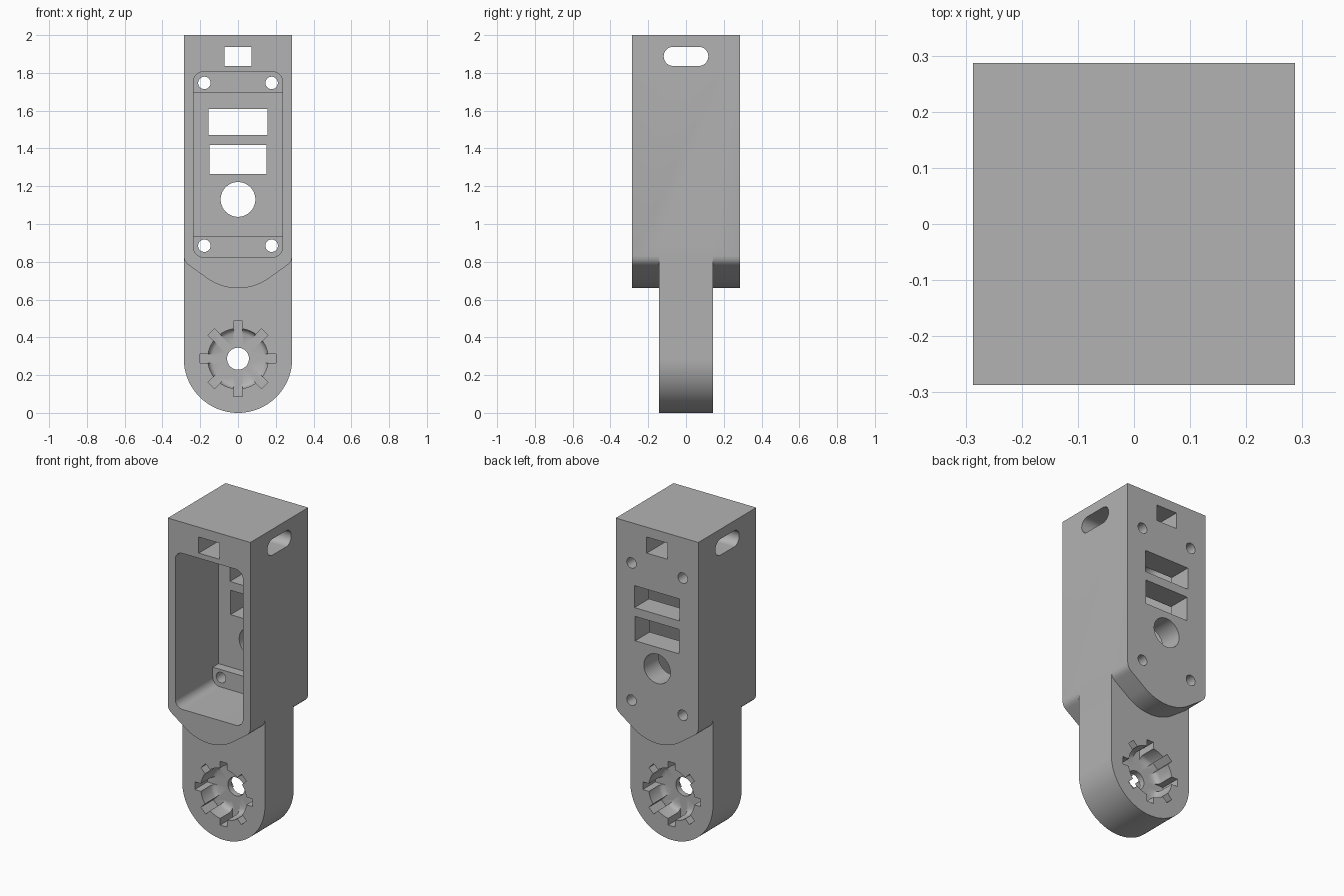
import bpy, bmesh
from math import sin, cos, pi, radians
from mathutils import Matrix, Vector

if "Cube" in bpy.data.objects:
    bpy.data.objects.remove(bpy.data.objects["Cube"], do_unlink=True)

HALF = 0.287      # half width of the housing
WEB = 0.143       # half thickness of the tongue
PIVOT = HALF      # height of the pivot centre

grey = bpy.data.materials.new("plain grey")
grey.use_nodes = True
colour = (0.45, 0.45, 0.45, 1)
grey.diffuse_color = colour
grey.node_tree.nodes["Principled BSDF"].inputs["Base Color"].default_value = colour


def arc(cx, cz, r, start, end, n=12):
    angles = [radians(start + (end - start) * i / n) for i in range(n + 1)]
    return [(cx + r * cos(a), cz + r * sin(a)) for a in angles]


def circle(cx, cz, r, n=64):
    return arc(cx, cz, r, 0, 360, n)[:-1]


def rect(x0, x1, z0, z1):
    return [(x0, z0), (x1, z0), (x1, z1), (x0, z1)]


def round_rect(x0, x1, z0, z1, r):
    return (arc(x1 - r, z1 - r, r, 0, 90) + arc(x0 + r, z1 - r, r, 90, 180)
            + arc(x0 + r, z0 + r, r, 180, 270) + arc(x1 - r, z0 + r, r, 270, 360))


def to_object(name, bm):
    bmesh.ops.recalc_face_normals(bm, faces=bm.faces)
    mesh = bpy.data.meshes.new(name)
    bm.to_mesh(mesh)
    bm.free()
    mesh.materials.append(grey)
    ob = bpy.data.objects.new(name, mesh)
    bpy.context.scene.collection.objects.link(ob)
    return ob


def loft(name, rings):
    """Solid through a list of (outline, y) rings."""
    bm = bmesh.new()
    loops = [[bm.verts.new((x, y, z)) for x, z in outline] for outline, y in rings]
    n = len(loops[0])
    for a, b in zip(loops, loops[1:]):
        for i in range(n):
            j = (i + 1) % n
            bm.faces.new((a[i], a[j], b[j], b[i]))
    bm.faces.new(loops[0])
    bm.faces.new(loops[-1])
    return to_object(name, bm)


def prism(name, outline, y0, y1):
    return loft(name, [(outline, y0), (outline, y1)])


def combine(body, tool, operation="DIFFERENCE"):
    mod = body.modifiers.new("combine", "BOOLEAN")
    mod.operation, mod.solver, mod.object = operation, "EXACT", tool
    bpy.context.view_layer.update()
    graph = bpy.context.evaluated_depsgraph_get()
    result = bpy.data.meshes.new_from_object(body.evaluated_get(graph))
    body.modifiers.clear()
    body.data = result
    bpy.data.objects.remove(tool, do_unlink=True)


# Housing with a softly pointed lower edge
right_side = (arc(0, 0.94, 0.28, 270, 305, 16)
              + [(0.262, 0.783), (0.275, 0.795), (0.283, 0.808), (HALF, 0.83), (HALF, 2)])
left_side = [(-x, z) for x, z in reversed(right_side[1:])]
body = prism("bracket_body", right_side + left_side, -HALF, HALF)

# Tongue with a round end
tongue = arc(0, PIVOT, HALF, 180, 360, 48) + [(HALF, 0.9), (-HALF, 0.9)]
combine(body, prism("tongue", tongue, -WEB, WEB), "UNION")

# Front cavity, deeper between the two screw pads
combine(body, prism("cavity", round_rect(-0.235, 0.235, 0.825, 1.805, 0.05), -0.4, 0.085))
combine(body, prism("cavity_floor", rect(-0.235, 0.235, 0.935, 1.695), -0.4, WEB))

# Openings through the back wall and the top block
openings = [rect(-0.157, 0.157, 1.472, 1.61), rect(-0.152, 0.152, 1.265, 1.418),
            rect(-0.072, 0.072, 1.837, 1.938), circle(0, 1.13, 0.092)]
openings += [circle(s * 0.178, z, 0.033, 32) for s in (-1, 1) for z in (0.885, 1.747)]
for outline in openings:
    combine(body, prism("opening", outline, -0.4, 0.4))

# Rounded slot through the sides
slot = prism("side_slot", round_rect(-0.118, 0.118, 1.837, 1.938, 0.05), -0.4, 0.4)
slot.data.transform(Matrix.Rotation(pi / 2, 4, "Z"))
combine(body, slot)

# Pivot recess with eight notches on each face of the tongue
FLOOR = 0.018
for side in (-1, 1):
    rings = [(circle(0, PIVOT, 0.16), side * 0.2)]
    for outline_r, height in [(0.16, 0.03), (0.157, 0.018), (0.149, 0.008), (0.135, 0)]:
        rings.append((circle(0, PIVOT, outline_r), side * (FLOOR + height)))
    combine(body, loft("recess", rings))
    for k in range(4):
        bar = prism("notch_bar", rect(-0.2, 0.2, -0.024, 0.024), side * FLOOR, side * 0.2)
        bar.data.transform(Matrix.Translation((0, 0, PIVOT)) @ Matrix.Rotation(k * pi / 4, 4, "Y"))
        combine(body, bar)
combine(body, prism("pivot_hole", circle(0, PIVOT, 0.058, 48), -0.4, 0.4))

bpy.ops.object.select_all(action="DESELECT")
body.select_set(True)
bpy.context.view_layer.objects.active = body
bpy.ops.object.shade_smooth_by_angle(angle=radians(30))
